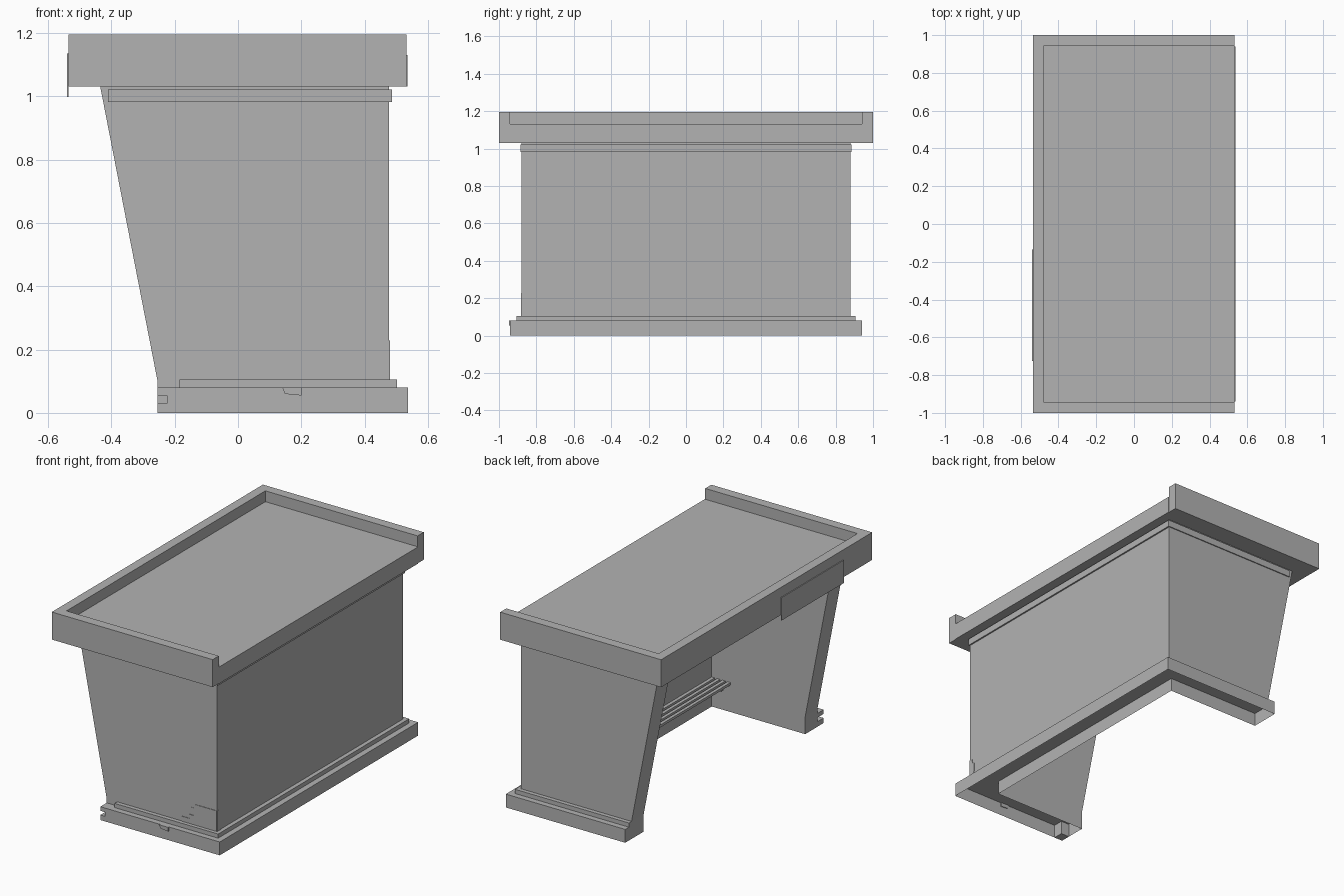
import bpy, bmesh

cube = bpy.data.objects.get("Cube")
if cube:
    bpy.data.objects.remove(cube, do_unlink=True)

grey = bpy.data.materials.new("plain_grey")
grey.use_nodes = True
COLOR = (0.45, 0.45, 0.45, 1)
grey.diffuse_color = COLOR
grey.node_tree.nodes["Principled BSDF"].inputs["Base Color"].default_value = COLOR


def prism(name, low, d0, d1, high=None, open_bottom=False, place=None):
    """Extrude an outline from depth d0 to d1; 'high' lets the far end differ."""
    place = place or (lambda a, b, d: (a, b, d))
    high = high or low
    bm = bmesh.new()
    a = [bm.verts.new(place(p, q, d0)) for p, q in low]
    b = [bm.verts.new(place(p, q, d1)) for p, q in high]
    n = len(a)
    bottom = bm.faces.new(a[::-1])
    bm.faces.new(b)
    for i in range(n):
        j = (i + 1) % n
        bm.faces.new((a[i], a[j], b[j], b[i]))
    bmesh.ops.recalc_face_normals(bm, faces=bm.faces)
    if open_bottom:
        bmesh.ops.delete(bm, geom=[bottom], context='FACES_ONLY')
    mesh = bpy.data.meshes.new(name)
    bm.to_mesh(mesh)
    bm.free()
    mesh.materials.append(grey)
    obj = bpy.data.objects.new(name, mesh)
    bpy.context.collection.objects.link(obj)
    return obj


def box(name, x0, x1, y0, y1, z0, z1):
    return prism(name, [(x0, y0), (x1, y0), (x1, y1), (x0, y1)], z0, z1)


IN_X, IN_Y = 0.365, 0.765      # inner faces of the walls
WALL_X, WALL_Y = 0.477, 0.88   # outer faces of the walls
FOOT_X = -0.255                # open end at floor level


def u_plan(out_x, out_y, end, in_x=IN_X, in_y=IN_Y, broken=None):
    """U-shaped plan open towards -x; 'broken' shortens the outer strip of the -y arm."""
    pts = [(end, in_y), (end, out_y), (out_x, out_y), (out_x, -out_y)]
    if broken is None:
        pts.append((end, -out_y))
    else:
        pts += [(broken, -out_y), (broken, -WALL_Y), (end, -WALL_Y)]
    return pts + [(end, -in_y), (in_x, -in_y), (in_x, in_y)]


# Hollow plinth, its upper step, and the walls with slanted ends
prism("plinth", u_plan(0.537, 0.94, FOOT_X, broken=-0.2), 0, 0.08, open_bottom=True)
prism("plinth_step", u_plan(0.502, 0.905, FOOT_X, broken=-0.185), 0.08, 0.105)
prism("walls", u_plan(WALL_X, WALL_Y, FOOT_X), 0.105, 1.03,
      high=u_plan(WALL_X, WALL_Y, -0.435))

# Chipped plinth end
box("plinth_chip_low", FOOT_X, -0.2, -0.94, -WALL_Y, 0, 0.03)
box("plinth_chip_middle", -0.225, -0.2, -0.94, -WALL_Y, 0.03, 0.055)
box("plinth_chip_top", FOOT_X, -0.2, -0.94, -WALL_Y, 0.055, 0.08)
prism("plinth_splinter", [(0.14, 0.08), (0.2, 0.08), (0.2, 0.055), (0.148, 0.06)],
      -0.935, -0.947, place=lambda a, b, d: (a, d, b))

# Moulding under the top
prism("moulding", u_plan(0.486, 0.886, -0.41, 0.46, 0.87), 0.982, 1.022)

# Top: tray floor with a rim on three sides
prism("top_rim", [(0.532, 1), (-0.535, 1), (-0.535, -1), (0.532, -1),
                  (0.532, -0.942), (-0.478, -0.942), (-0.478, 0.942), (0.532, 0.942)],
      1.03, 1.195)
box("tray_floor", -0.478, 0.535, -0.942, 0.942, 1.03, 1.13)

# Sign plate on the open side
box("sign_plate", -0.54, -0.535, -0.725, -0.135, 0.998, 1.135)

# Cracked corner pieces on the wall
side_crack = [(0.245, 0.105), (0.245, 0.135), (0.295, 0.135), (0.295, 0.16),
              (0.33, 0.16), (0.33, 0.18), (0.308, 0.18), (0.308, 0.205),
              (0.33, 0.205), (0.33, 0.228), (WALL_X, 0.228), (WALL_X, 0.105)]
prism("side_crack", side_crack, -0.879, -0.883, place=lambda a, b, d: (a, d, b))
end_crack = [(-0.88, 0.105), (-0.88, 0.228), (-0.862, 0.228), (-0.855, 0.2),
             (-0.842, 0.195), (-0.842, 0.15), (-0.853, 0.105)]
prism("end_crack", end_crack, 0.476, 0.48, place=lambda a, b, d: (d, a, b))

# Slatted footrest inside
for i in range(4):
    x = 0.24 + i * 0.035
    box(f"footrest_slat_{i + 1}", x, x + 0.02, -IN_Y, IN_Y, 0.162, 0.177)
for i, y in enumerate((-0.7, 0, 0.7)):
    box(f"footrest_bracket_{i + 1}", 0.25, IN_X, y - 0.01, y + 0.01, 0.147, 0.162)
